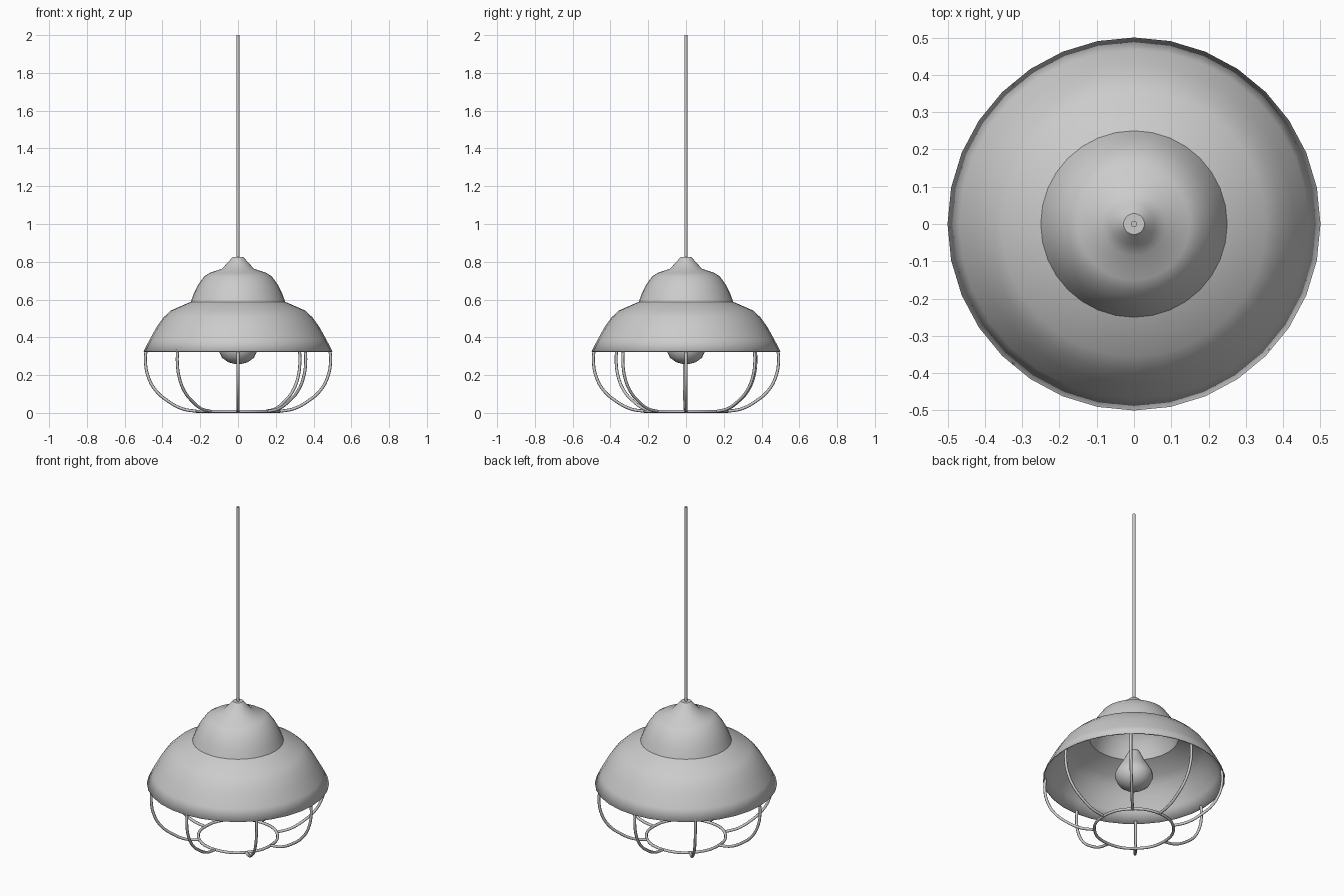
import bpy, bmesh
from math import sin, cos, pi, radians

if "Cube" in bpy.data.objects:
    bpy.data.objects.remove(bpy.data.objects["Cube"])


def finish(ob, angle):
    bpy.ops.object.select_all(action='DESELECT')
    ob.select_set(True)
    bpy.context.view_layer.objects.active = ob
    if ob.type == 'CURVE':
        bpy.ops.object.convert(target='MESH')
        ob = bpy.context.object
    bpy.ops.object.shade_smooth_by_angle(angle=radians(angle))
    return ob


def lathe(name, profile, sides, angle=40, cap_bottom=False):
    """Revolve (radius, z) points, listed bottom to top, around z; the top is capped."""
    bm = bmesh.new()
    rings = [[bm.verts.new((r * cos(2 * pi * i / sides), r * sin(2 * pi * i / sides), z))
              for i in range(sides)] for r, z in profile]
    for a, b in zip(rings, rings[1:]):
        for i in range(sides):
            j = (i + 1) % sides
            bm.faces.new((a[i], a[j], b[j], b[i]))
    bm.faces.new(rings[-1])
    if cap_bottom:
        bm.faces.new(rings[0][::-1])
    me = bpy.data.meshes.new(name)
    bm.to_mesh(me)
    bm.free()
    ob = bpy.data.objects.new(name, me)
    bpy.context.collection.objects.link(ob)
    return finish(ob, angle)


def wire(name, points, radius, cyclic=False):
    """Round wire following a smooth path."""
    cu = bpy.data.curves.new(name, 'CURVE')
    cu.dimensions = '3D'
    cu.bevel_depth = radius
    cu.bevel_resolution = 2
    cu.resolution_u = 6
    cu.use_fill_caps = True
    sp = cu.splines.new('BEZIER')
    sp.bezier_points.add(len(points) - 1)
    for bp, co in zip(sp.bezier_points, points):
        bp.co = co
        bp.handle_left_type = bp.handle_right_type = 'AUTO'
    sp.use_cyclic_u = cyclic
    ob = bpy.data.objects.new(name, cu)
    bpy.context.collection.objects.link(ob)
    return finish(ob, 50)


# Two-tier shade, open underneath, thin metal
shade = lathe("shade", [(.5, .325), (.468, .388), (.43, .456), (.395, .505), (.355, .542),
                        (.25, .588), (.235, .63), (.213, .675), (.18, .722), (.15, .741),
                        (.085, .763), (.055, .795), (.028, .826)], 32)
solid = shade.modifiers.new("thickness", 'SOLIDIFY')
solid.thickness = .006
solid.offset = -1

# Hanging cord
lathe("cord", [(.008, .82), (.008, 2.0)], 12, cap_bottom=True)

# Bulb
lathe("bulb", [(.012, .258), (.05, .267), (.085, .292), (.105, .335), (.1, .365), (.08, .4),
               (.056, .44), (.04, .475), (.028, .497), (.01, .505)], 24, 60, True)

# Guard cage: bottom ring and eight curved ribs
wire("guard_ring", [(.217 * cos(k * pi / 4), .217 * sin(k * pi / 4), .008) for k in range(8)],
     .008, True)
rib = [(.487, .335), (.49, .27), (.475, .19), (.435, .118), (.37, .062), (.295, .022), (.217, .008)]
for k, deg in enumerate((0, 48, 90, 131, 181, 229, 270, 317)):
    a = radians(deg)
    wire(f"guard_rib_{k + 1}", [(r * cos(a), r * sin(a), z) for r, z in rib], .008)
